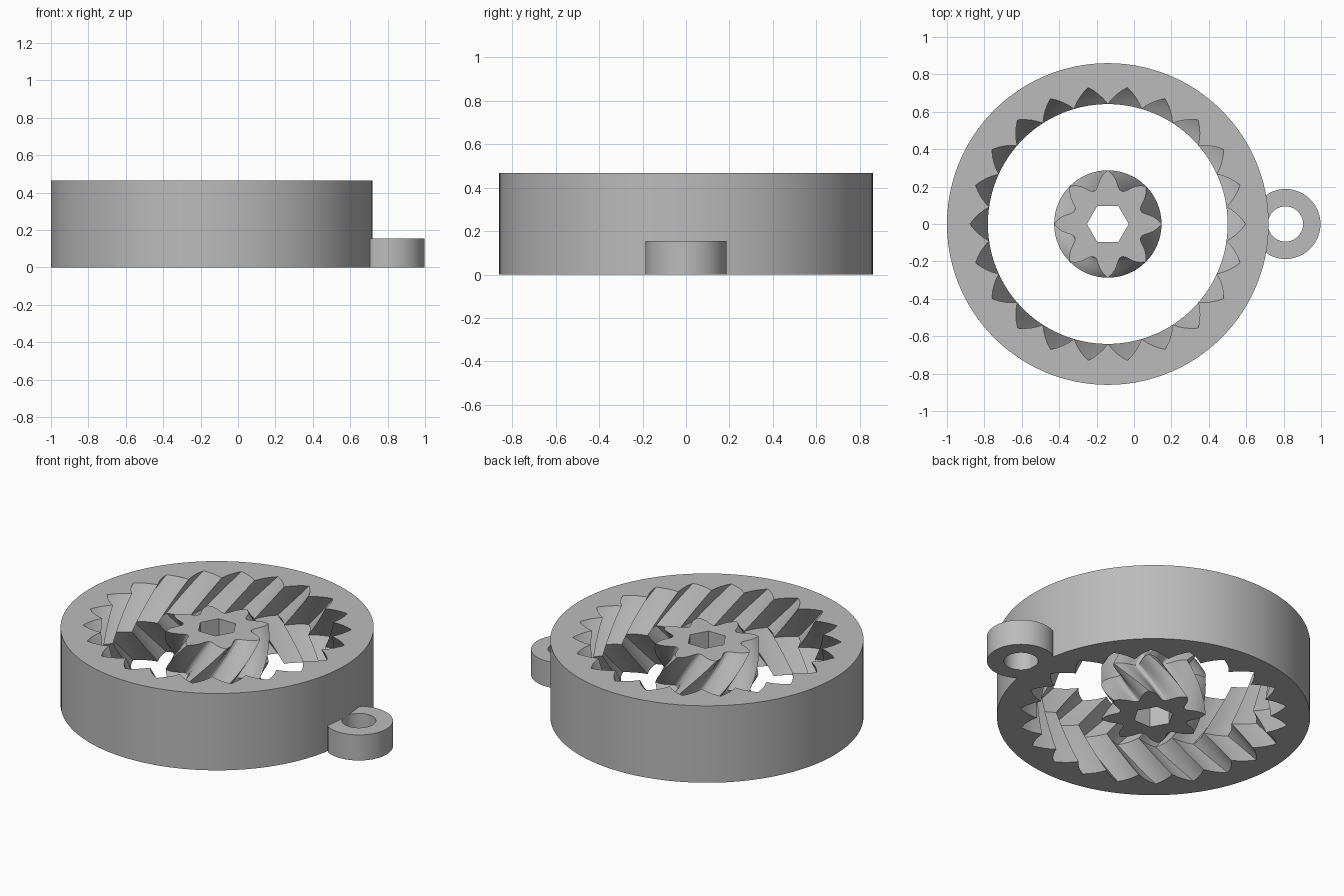
import bpy, bmesh
from math import sin, cos, pi, radians, sqrt

if "Cube" in bpy.data.objects:
    bpy.data.objects.remove(bpy.data.objects["Cube"], do_unlink=True)

GEAR_X, LUG_X = -0.14, 0.81
HEIGHT, RING_R = 0.466, 0.86
SLICES = 8

grey = bpy.data.materials.new("plain_grey")
grey.use_nodes = True
grey.diffuse_color = (0.5, 0.5, 0.5, 1)
grey.node_tree.nodes["Principled BSDF"].inputs["Base Color"].default_value = grey.diffuse_color


def circle(radius, count):
    """Polar points (angle, radius) of a regular polygon."""
    return [(2 * pi * i / count, radius) for i in range(count)]


def gear(teeth, flank):
    """Polar gear outline; flank runs from a point at the middle to half a pitch."""
    half = [(radians(a), r) for a, r in flank]
    tooth = [(-a, r) for a, r in reversed(half[1:-1])] + half
    return [(2 * pi * i / teeth + a, r) for i in range(teeth) for a, r in tooth]


def straight(height):
    return [(0, 0), (height, 0)]


def herringbone(teeth, hand):
    """Levels (z, turn) that twist one pitch to mid height and back again."""
    steps = [i / (2 * SLICES) for i in range(2 * SLICES + 1)]
    return [(HEIGHT * t, hand * 2 * pi / teeth * (1 - abs(2 * t - 1))) for t in steps]


def build(name, x, walls):
    """Solid from (outline, levels) walls, with flat caps between the walls."""
    bm = bmesh.new()
    caps = [[], []]
    for outline, levels in walls:
        n = len(outline)
        rows = [[bm.verts.new((r * cos(a + turn), r * sin(a + turn), z))
                 for a, r in outline] for z, turn in levels]
        for low, high in zip(rows, rows[1:]):
            for i in range(n):
                j = (i + 1) % n
                bm.faces.new((low[i], low[j], high[j], high[i]))
        for cap, row in zip(caps, (rows[0], rows[-1])):
            cap += [bm.edges.get((row[i], row[(i + 1) % n])) for i in range(n)]
    for cap in caps:
        bmesh.ops.triangle_fill(bm, edges=cap, use_beauty=True)
    bmesh.ops.recalc_face_normals(bm, faces=bm.faces)
    mesh = bpy.data.meshes.new(name)
    bm.to_mesh(mesh)
    bm.free()
    mesh.materials.append(grey)
    mesh.polygons.foreach_set("use_smooth", [True] * len(mesh.polygons))
    mesh.set_sharp_from_angle(angle=radians(25))
    obj = bpy.data.objects.new(name, mesh)
    obj.location.x = x
    bpy.context.collection.objects.link(obj)
    return obj


# Outer ring with pointed internal herringbone teeth
RING_TEETH = 22
groove = [(0, 0.737), (2.2, 0.716), (4.4, 0.692), (6.3, 0.668), (180 / RING_TEETH, 0.641)]
build("outer_ring", GEAR_X, [
    (circle(RING_R, 120), straight(HEIGHT)),
    (gear(RING_TEETH, groove), herringbone(RING_TEETH, 1))])

# Central gear with a hexagonal bore
SUN_TEETH = 8
leaf = [(0, 0.287), (5, 0.268), (9.5, 0.245), (13.5, 0.219), (16.5, 0.202),
        (19, 0.194), (180 / SUN_TEETH, 0.191)]
build("centre_gear", GEAR_X, [
    (gear(SUN_TEETH, leaf), herringbone(SUN_TEETH, -1)),
    (circle(0.112, 6), straight(HEIGHT))])

# Keyring lug, trimmed where it meets the ring wall
LUG_R, HOLE_R = 0.187, 0.094
gap = LUG_X - GEAR_X


def trim(angle):
    reach = gap * cos(angle)
    inside = reach * reach - gap * gap + RING_R * RING_R
    if cos(angle) < 0 and inside > 0:
        return max(HOLE_R + 0.002, min(LUG_R, -reach - sqrt(inside) + 0.003))
    return LUG_R


build("keyring_lug", LUG_X, [
    ([(a, trim(a)) for a, _ in circle(1, 72)], straight(0.155)),
    (circle(HOLE_R, 72), straight(0.155))])
